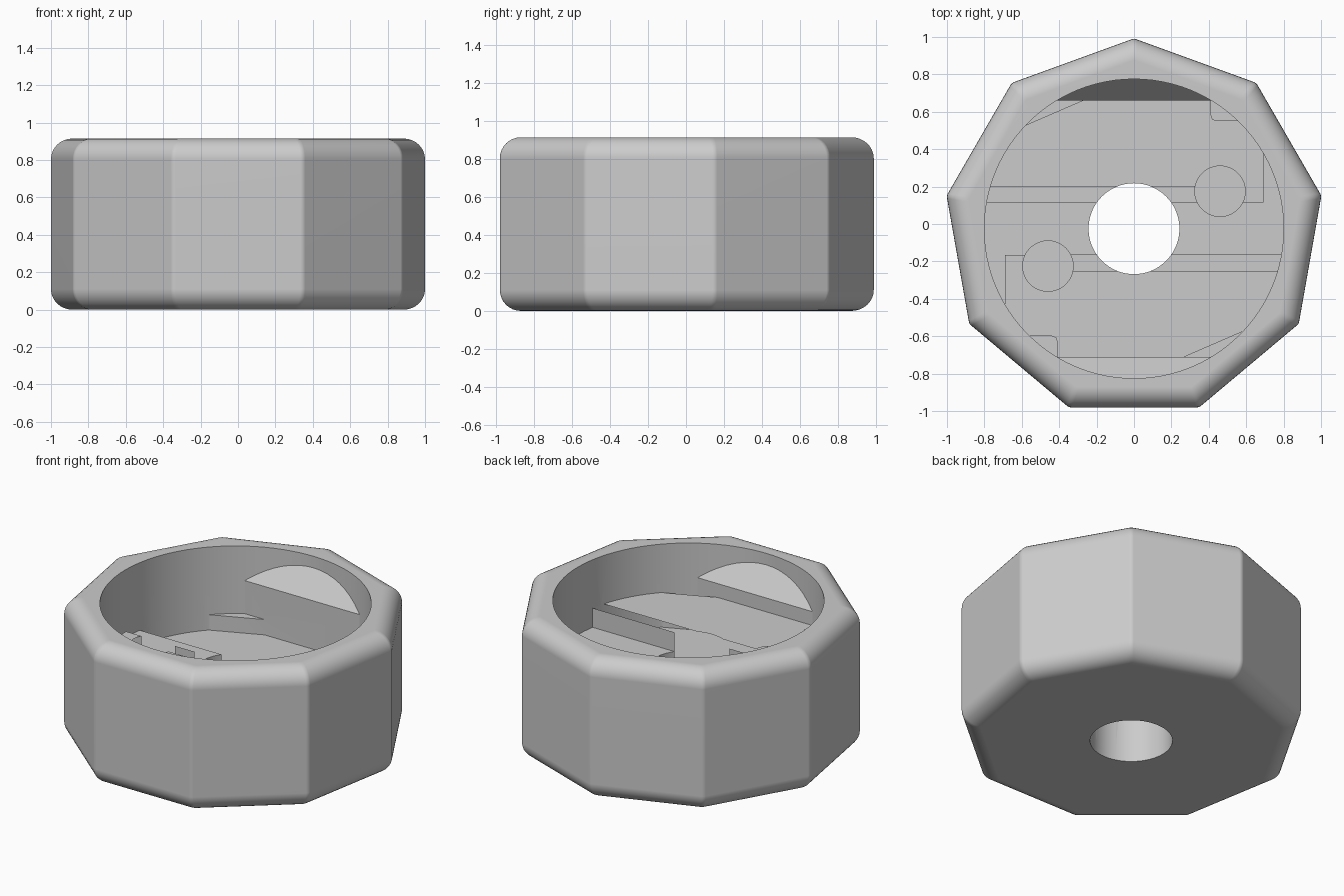
import bpy, bmesh, math
from mathutils import Matrix

cube = bpy.data.objects.get("Cube")
if cube:
    bpy.data.objects.remove(cube, do_unlink=True)

SIDES, HEIGHT, APOTHEM = 9, 0.915, 0.956
FILLET, CORNER = 0.11, 0.04
BORE, LEDGE, FLOOR = 0.8, 0.475, 0.375
CENTRE_Y = -0.025

grey = bpy.data.materials.new("plain grey")
grey.use_nodes = True
grey.diffuse_color = (0.6, 0.6, 0.6, 1)
grey.node_tree.nodes["Principled BSDF"].inputs["Base Color"].default_value = (0.6, 0.6, 0.6, 1)


def finish(name, bm):
    bmesh.ops.recalc_face_normals(bm, faces=bm.faces)
    mesh = bpy.data.meshes.new(name)
    bm.to_mesh(mesh)
    bm.free()
    mesh.materials.append(grey)
    ob = bpy.data.objects.new(name, mesh)
    bpy.context.collection.objects.link(ob)
    return ob


def loft(name, rings):
    """Skin equal-length rings of points and cap both ends."""
    bm = bmesh.new()
    rows = [[bm.verts.new(p) for p in ring] for ring in rings]
    n = len(rows[0])
    for a, b in zip(rows, rows[1:]):
        for i in range(n):
            j = (i + 1) % n
            bm.faces.new((a[i], a[j], b[j], b[i]))
    bm.faces.new(rows[0])
    bm.faces.new(rows[-1])
    return finish(name, bm)


def prism(name, outline, z0, z1):
    return loft(name, [[(x, y, z) for x, y in outline] for z in (z0, z1)])


def circle(r, n, cx=0, cy=0):
    return [(cx + r * math.cos(math.tau * i / n), cy + r * math.sin(math.tau * i / n))
            for i in range(n)]


def boolean(target, tool, operation):
    mod = target.modifiers.new("cut", 'BOOLEAN')
    mod.operation, mod.solver, mod.object = operation, 'EXACT', tool
    bpy.context.view_layer.objects.active = target
    bpy.ops.object.modifier_apply(modifier=mod.name)
    bpy.data.objects.remove(tool, do_unlink=True)


def half_turn(ob, k):
    ob.data.transform(Matrix.Rotation(math.pi * k, 4, 'Z'))
    return ob


def body_ring(inset, z, steps=4):
    """Nine-sided ring with softened corners."""
    r = (APOTHEM - inset - CORNER) / math.cos(math.pi / SIDES)
    pts = []
    for k in range(SIDES):
        mid = math.pi / 2 + math.tau * k / SIDES
        for s in range(steps + 1):
            a = mid + (s / steps - 0.5) * math.tau / SIDES
            pts.append((r * math.cos(mid) + CORNER * math.cos(a),
                        r * math.sin(mid) + CORNER * math.sin(a), z))
    return pts


# Body with rounded top and bottom edges
arc = [math.pi / 2 * i / 8 for i in range(9)]
profile = [(FILLET * (1 - math.sin(a)), FILLET * (1 - math.cos(a))) for a in arc]
rings = [body_ring(inset, z) for inset, z in profile]
rings += [body_ring(inset, HEIGHT - z) for inset, z in reversed(profile)]
body = loft("nine_sided_housing", rings)

# Round bore, leaving a sloped shoulder at each end
bore = prism("bore_cutter", circle(BORE, 96), LEDGE, 1.2)
shoulder = [(0.685, 0.3), (0.685, 0.69), (0.8, 0.84), (0.95, 1.035), (0.95, 0.3)]
for k in range(2):
    block = loft("shoulder_block", [[(x, y, z) for y, z in shoulder] for x in (-1, 1)])
    boolean(bore, half_turn(block, k), 'DIFFERENCE')
boolean(body, bore, 'DIFFERENCE')

# Two matching pockets, each with a groove and a round seat
pocket = [(-0.9, 0.14), (0.69, 0.14), (0.69, 0.575), (0.44, 0.575), (0.418, 0.583),
          (0.41, 0.605), (0.41, 0.685), (-0.27, 0.685), (-0.57, 0.555), (-0.9, 0.412)]
groove = [(-0.9, 0.14), (0.46, 0.14), (0.46, 0.225), (-0.9, 0.225)]
for k in range(2):
    for name, outline, bottom in (("pocket", pocket, FLOOR), ("groove", groove, FLOOR - 0.03),
                                  ("seat", circle(0.135, 48, 0.46, 0.2), FLOOR - 0.06)):
        cutter = prism(name + "_cutter", outline, bottom, 0.6)
        boolean(cutter, prism("limit", circle(BORE, 96), 0, 1), 'INTERSECT')
        boolean(body, half_turn(cutter, k), 'DIFFERENCE')

# Centre hole right through
boolean(body, prism("hole_cutter", circle(0.243, 64), -0.1, 1.2), 'DIFFERENCE')

# Smooth shading with crisp edges
body.location.y = CENTRE_Y
bpy.ops.object.select_all(action='DESELECT')
body.select_set(True)
bpy.context.view_layer.objects.active = body
bpy.ops.object.shade_smooth_by_angle(angle=math.radians(30))
weighted = body.modifiers.new("weighted_normals", 'WEIGHTED_NORMAL')
weighted.keep_sharp = True
